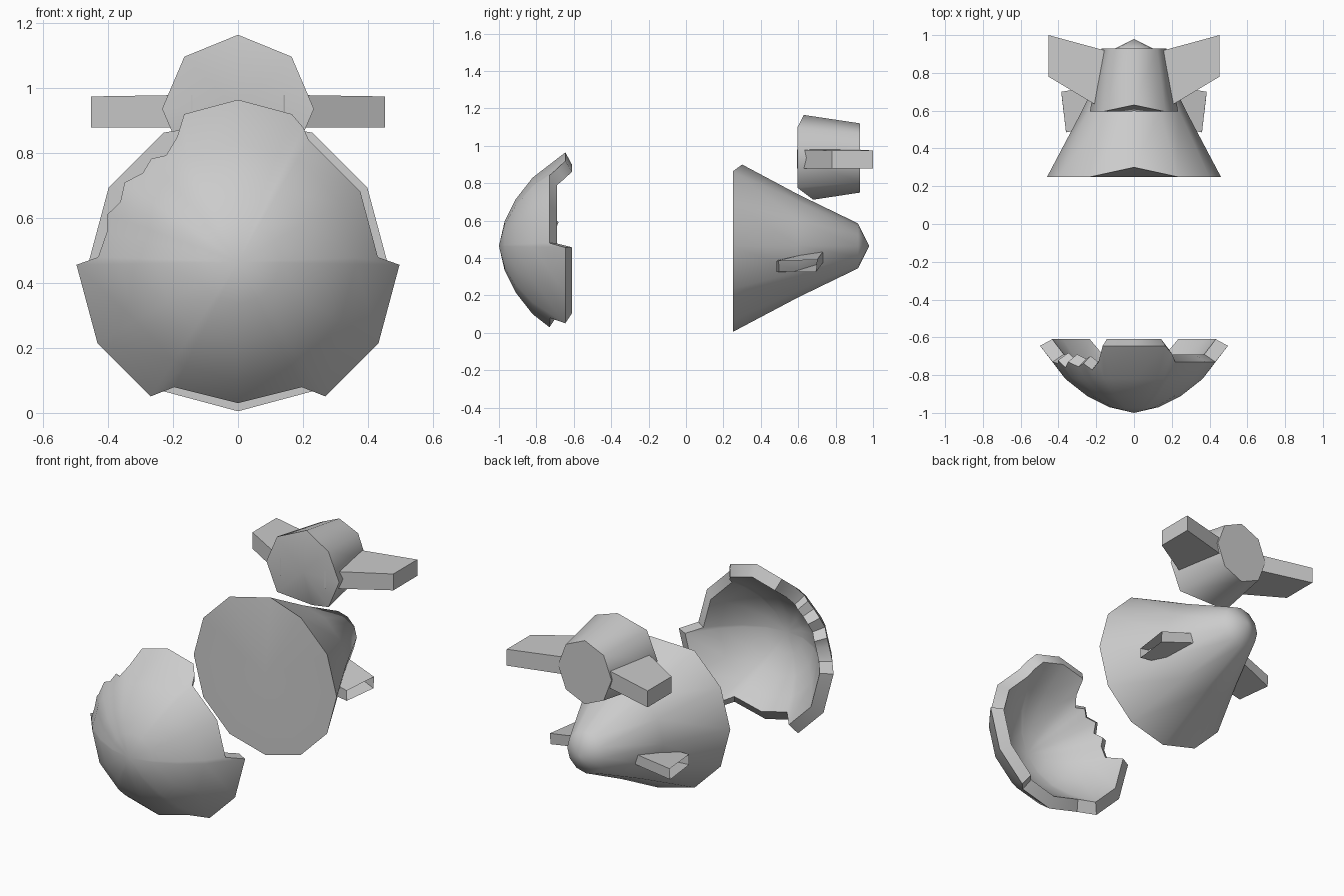
import bpy
from math import sin, cos, radians, pi

if "Cube" in bpy.data.objects:
    bpy.data.objects.remove(bpy.data.objects["Cube"])


def make(name, verts, faces, angle=50):
    me = bpy.data.meshes.new(name)
    me.from_pydata(verts, [], faces)
    me.validate()
    ob = bpy.data.objects.new(name, me)
    bpy.context.collection.objects.link(ob)
    bpy.ops.object.select_all(action='DESELECT')
    ob.select_set(True)
    bpy.context.view_layer.objects.active = ob
    bpy.ops.object.mode_set(mode='EDIT')
    bpy.ops.mesh.select_all(action='SELECT')
    bpy.ops.mesh.normals_make_consistent(inside=False)
    bpy.ops.object.mode_set(mode='OBJECT')
    bpy.ops.object.shade_smooth_by_angle(angle=radians(angle))
    return ob


def loft(rings, start, end, n):
    """Skin rings of n points, closing with a fan at each end point."""
    verts = [start] + [p for r in rings for p in r] + [end]
    last = len(verts) - 1
    faces = []
    for i in range(n):
        j = (i + 1) % n
        faces.append((0, 1 + j, 1 + i))
        for k in range(len(rings) - 1):
            a, b = 1 + k * n, 1 + (k + 1) * n
            faces.append((a + i, a + j, b + j, b + i))
        b = 1 + (len(rings) - 1) * n
        faces.append((b + i, b + j, last))
    return verts, faces


def ring(n, r, y, z, sx=1.0):
    # point 0 is the top
    return [(sx * r * sin(2 * pi * i / n), y, z + r * cos(2 * pi * i / n)) for i in range(n)]


# Tapered body, flat at the front and pointed at the back
rings = [ring(12, r, y, 0.465) for r, y in ((0.46, 0.25), (0.275, 0.6), (0.12, 0.92))]
rings[0][0] = (0, 0.30, 0.90)
make("body", *loft(rings, (0, 0.25, 0.465), (0, 0.98, 0.465), 12))

# Short octagonal rear section above the body
front = ring(8, 0.227, 0.595, 0.937, 1.03)
front[0] = (0, 0.63, 1.165)
front[4] = (0, 0.68, 0.712)
make("rear_section", *loft([front, ring(8, 0.185, 0.93, 0.935, 0.93)],
                           (0, 0.597, 0.937), (0, 0.93, 0.935), 8))

# Swept wings and small open side fins, mirrored left and right
SIDES = [(0, 1, 5, 4), (1, 2, 6, 5), (2, 3, 7, 6), (3, 0, 4, 7)]
for s, side in ((1, "right"), (-1, "left")):
    wing = [(0.14, 0.593, 0.88), (0.14, 0.915, 0.88), (0.14, 0.915, 0.98), (0.14, 0.593, 0.98),
            (0.453, 0.78, 0.88), (0.453, 1.0, 0.88), (0.453, 1.0, 0.975), (0.453, 0.78, 0.975)]
    make("wing_" + side, [(s * x, y, z) for x, y, z in wing],
         SIDES + [(0, 1, 2, 3), (4, 5, 6, 7)], 40)
    fin = [(0.18, 0.52, 0.33), (0.15, 0.74, 0.385), (0.15, 0.74, 0.445), (0.18, 0.52, 0.40),
           (0.36, 0.485, 0.325), (0.385, 0.695, 0.325), (0.385, 0.70, 0.39), (0.36, 0.485, 0.385)]
    make("fin_" + side, [(s * x, y, z) for x, y, z in fin], SIDES, 40)

# Broken shell: columns of (angle from top, rim level); 1 = full rim, 0 = broken back
columns = [(0, 1), (20, 1), (26, 0.5), (30, 0), (60, 0), (88, 0), (91, 1), (120, 1), (147, 1),
           (153, 0.05), (180, 0), (207, 0.05), (213, 1), (240, 1), (269, 1), (272, 0),
           (283, -0.1), (290, 0.1), (297, -0.35), (305, 0), (313, -0.3), (320, -0.1),
           (326, -0.5), (334, 0), (340, 1)]
n = len(columns)
OUTER = [(0.13, -0.97), (0.25, -0.91), (0.365, -0.82)]
INNER = [(0.32, -0.76), (0.23, -0.845), (0.12, -0.905)]


def shell_ring(pts):
    return [(r * sin(radians(a)), y, 0.465 + r * cos(radians(a))) for (a, _), (r, y) in zip(columns, pts)]


def facet(a):
    # keep twelve straight sides around the rim
    return cos(pi / 12) / cos(radians((a % 30) - 15))


rings = [shell_ring([(r * facet(a), y) for a, _ in columns]) for r, y in OUTER]
rings.append(shell_ring([((0.435 + 0.065 * l) * facet(a), -0.73 + 0.085 * l) for a, l in columns]))
rings.append(shell_ring([((0.375 + 0.06 * l) * facet(a), -0.69 + 0.08 * l) for a, l in columns]))
rings += [shell_ring([(r * facet(a), y) for a, _ in columns]) for r, y in INNER]
make("broken_shell", *loft(rings, (0, -1.0, 0.465), (0, -0.925, 0.465), n))
